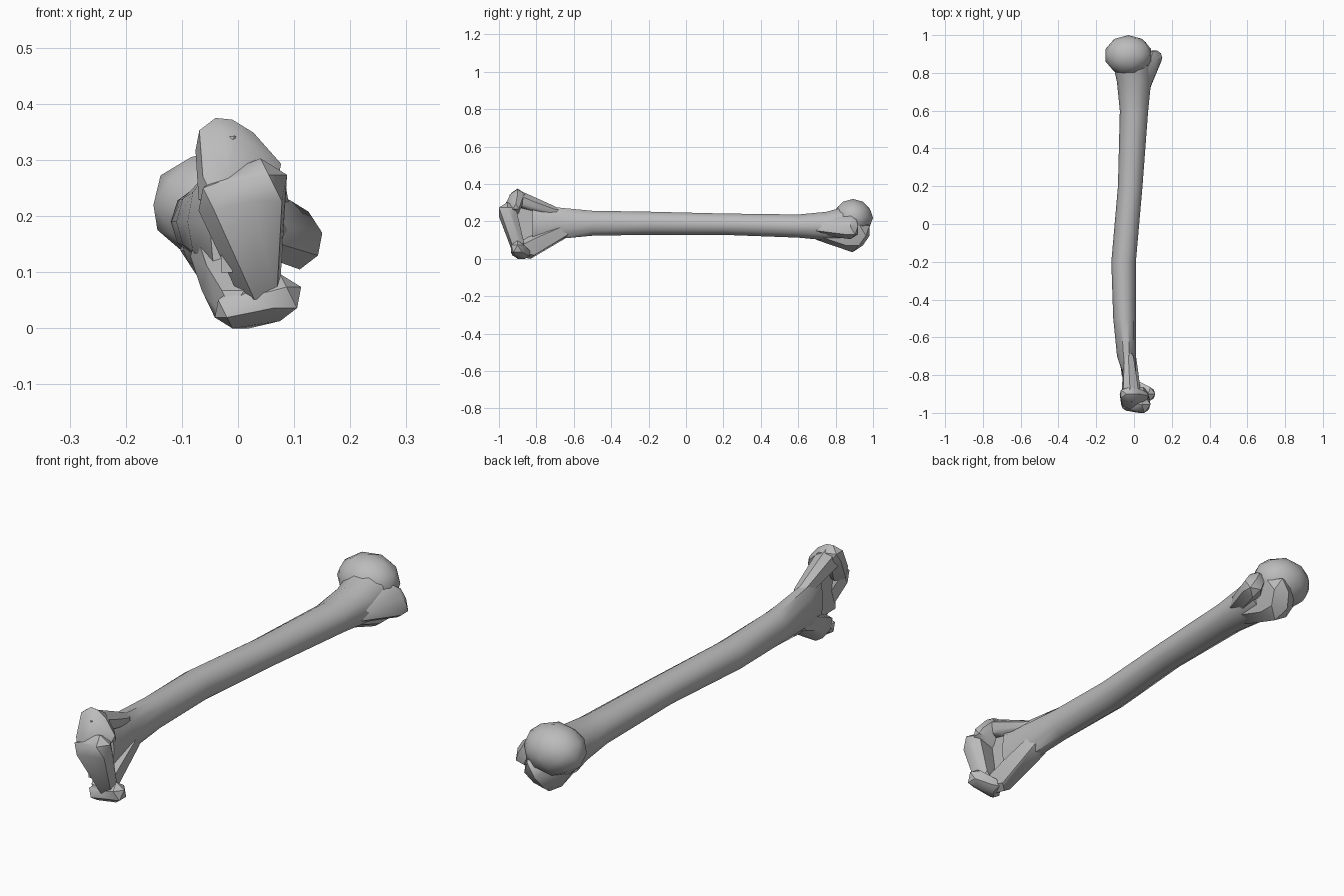
import bpy, bmesh
from math import sin, cos, tau, radians
from mathutils import Matrix, Vector

cube = bpy.data.objects.get("Cube")
if cube:
    bpy.data.objects.remove(cube)

GREY = (0.5, 0.5, 0.5, 1)
bone = bpy.data.materials.new("bone grey")
bone.use_nodes = True
bone.diffuse_color = GREY
bone.node_tree.nodes["Principled BSDF"].inputs["Base Color"].default_value = GREY


def finish(name, bm, sharp_angle):
    """Turn a bmesh into a smooth-shaded object that keeps its hard edges."""
    bmesh.ops.recalc_face_normals(bm, faces=bm.faces)
    mesh = bpy.data.meshes.new(name)
    bm.to_mesh(mesh)
    bm.free()
    mesh.materials.append(bone)
    part = bpy.data.objects.new(name, mesh)
    bpy.context.collection.objects.link(part)
    bpy.ops.object.select_all(action="DESELECT")
    part.select_set(True)
    bpy.context.view_layer.objects.active = part
    bpy.ops.object.shade_smooth_by_angle(angle=radians(sharp_angle))


def loft(name, sections, sides=10):
    """Join elliptical sections: y, centre x, centre z, radius x, radius z."""
    bm = bmesh.new()
    loops = []
    for y, x, z, radius_x, radius_z in sections:
        angles = [tau * i / sides for i in range(sides)]
        loops.append([bm.verts.new((x + radius_x * cos(a), y, z + radius_z * sin(a)))
                      for a in angles])
    for near, far in zip(loops, loops[1:]):
        for i in range(sides):
            j = (i + 1) % sides
            bm.faces.new((near[i], near[j], far[j], far[i]))
    bm.faces.new(loops[0])
    bm.faces.new(loops[-1])
    finish(name, bm, 40)


def ellipsoid(name, centre, radii):
    bm = bmesh.new()
    placement = Matrix.Translation(centre) @ Matrix.Diagonal((*radii, 1))
    bmesh.ops.create_icosphere(bm, subdivisions=2, radius=1, matrix=placement)
    finish(name, bm, 40)


def lump(name, *knobs):
    """Stretch one faceted skin over several knobs: x, y, z, radius."""
    knob_mesh = bmesh.new()
    for x, y, z, radius in knobs:
        placement = Matrix.Translation(Vector((x, y, z)))
        bmesh.ops.create_icosphere(knob_mesh, subdivisions=1, radius=radius, matrix=placement)
    bm = bmesh.new()
    for vert in knob_mesh.verts:
        bm.verts.new(vert.co)
    knob_mesh.free()
    bmesh.ops.convex_hull(bm, input=bm.verts[:])
    buried = [vert for vert in bm.verts if not vert.link_faces]
    bmesh.ops.delete(bm, geom=buried, context="VERTS")
    finish(name, bm, 35)


# Long shaft, bowed sideways and flaring towards both ends
loft("shaft", [
    (-0.82, -0.02, 0.18, 0.03, 0.11),
    (-0.7, -0.04, 0.19, 0.05, 0.09),
    (-0.5, -0.05, 0.19, 0.06, 0.07),
    (-0.2, -0.055, 0.19, 0.065, 0.065),
    (0.2, -0.02, 0.185, 0.065, 0.06),
    (0.6, 0, 0.175, 0.075, 0.065),
    (0.75, 0, 0.175, 0.09, 0.08),
    (0.84, -0.01, 0.18, 0.1, 0.1),
])

# Rounded head at the back end, with bulges under and beside it
ellipsoid("head", (-0.03, 0.893, 0.22), (0.127, 0.107, 0.1))
lump("lower_tubercle", (0, 0.7, 0.165, 0.065), (0, 0.89, 0.1, 0.065),
     (0.02, 0.93, 0.15, 0.06), (-0.04, 0.88, 0.17, 0.07))
lump("side_tubercle", (0.04, 0.7, 0.17, 0.04), (0.11, 0.88, 0.15, 0.045),
     (0.09, 0.88, 0.19, 0.04))

# Two pillars forking around the hollow at the front end
lump("upper_pillar", (-0.03, -0.7, 0.25, 0.03), (-0.02, -0.82, 0.29, 0.04),
     (-0.02, -0.9, 0.32, 0.05))
lump("lower_pillar", (-0.04, -0.66, 0.15, 0.05), (-0.02, -0.8, 0.09, 0.05),
     (-0.01, -0.83, 0.035, 0.035), (0, -0.89, 0.05, 0.04))

# Thin wall at the bottom of the hollow
wall = bmesh.new()
bmesh.ops.create_cube(wall, size=1, matrix=Matrix.Translation((-0.02, -0.86, 0.2))
                      @ Matrix.Diagonal((0.02, 0.14, 0.2, 1)))
finish("hollow_wall", wall, 30)

# Joint at the front end
lump("top_knob", (-0.04, -0.9, 0.335, 0.04), (-0.01, -0.9, 0.33, 0.042),
     (0.05, -0.91, 0.28, 0.03), (-0.03, -0.94, 0.25, 0.045))
lump("spool", (-0.03, -0.95, 0.23, 0.045), (0.04, -0.955, 0.25, 0.053),
     (0.04, -0.9, 0.07, 0.04))
lump("bottom_knob", (-0.01, -0.9, 0.035, 0.035), (0.075, -0.9, 0.055, 0.042),
     (0.02, -0.86, 0.03, 0.03))
